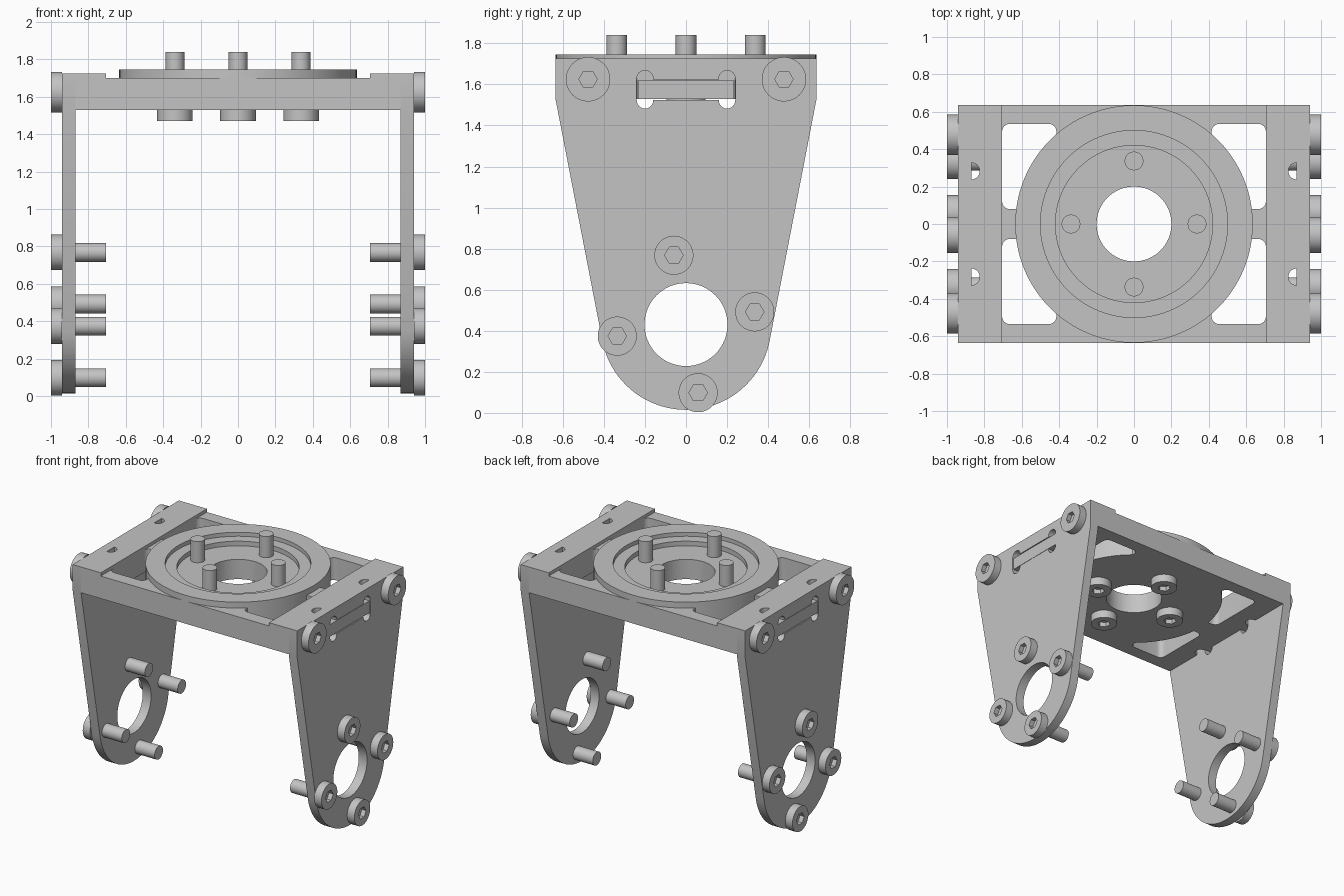
import bpy, bmesh
from math import sin, cos, pi, atan2, acos, hypot, radians

if "Cube" in bpy.data.objects:
    bpy.data.objects.remove(bpy.data.objects["Cube"], do_unlink=True)

grey = bpy.data.materials.new("machined grey")
grey.use_nodes = True
COLOUR = (0.55, 0.55, 0.55, 1)
grey.diffuse_color = COLOUR
grey.node_tree.nodes["Principled BSDF"].inputs["Base Color"].default_value = COLOUR

parts = []


def add_object(name, mesh):
    obj = bpy.data.objects.new(name, mesh)
    bpy.context.scene.collection.objects.link(obj)
    parts.append(obj)
    return obj


def finish(bm, name):
    bmesh.ops.recalc_face_normals(bm, faces=bm.faces[:])
    mesh = bpy.data.meshes.new(name)
    bm.to_mesh(mesh)
    bm.free()
    mesh.materials.append(grey)
    return mesh


def prism(name, outline, axis, lo, hi):
    """Extrude a 2D outline along one axis."""
    place = {"x": lambda u, v, w: (w, u, v),
             "y": lambda u, v, w: (u, w, v),
             "z": lambda u, v, w: (u, v, w)}[axis]
    bm = bmesh.new()
    a, b = [[bm.verts.new(place(u, v, w)) for u, v in outline] for w in (lo, hi)]
    bm.faces.new(a)
    bm.faces.new(b)
    n = len(outline)
    for i in range(n):
        j = (i + 1) % n
        bm.faces.new((a[i], a[j], b[j], b[i]))
    return add_object(name, finish(bm, name))


def arc(u, v, r, start, end, n):
    return [(u + r * cos(start + (end - start) * i / n),
             v + r * sin(start + (end - start) * i / n)) for i in range(n + 1)]


def circle(u, v, r, n=48):
    return arc(u, v, r, 0, 2 * pi, n)[:-1]


def rect(u0, u1, v0, v1):
    return [(u0, v0), (u1, v0), (u1, v1), (u0, v1)]


def rounded(u0, u1, v0, v1, r):
    corners = ((u1 - r, v1 - r), (u0 + r, v1 - r), (u0 + r, v0 + r), (u1 - r, v0 + r))
    pts = []
    for k, (u, v) in enumerate(corners):
        pts += arc(u, v, r, k * pi / 2, (k + 1) * pi / 2, 6)
    return pts


def lathe(name, rings, n, closed=False):
    """Loft rings (radius, height, is_hexagon) about z."""
    bm = bmesh.new()
    loops = []
    for r, z, hexed in rings:
        loop = []
        for i in range(n):
            t = 2 * pi * i / n
            k = cos(pi / 6) / cos(t % (pi / 3) - pi / 6) if hexed else 1
            loop.append(bm.verts.new((r * k * sin(t), r * k * cos(t), z)))
        loops.append(loop)
    pairs = list(zip(loops, loops[1:]))
    if closed:
        pairs.append((loops[-1], loops[0]))
    else:
        bm.faces.new(loops[0])
        bm.faces.new(loops[-1])
    for a, b in pairs:
        for i in range(n):
            j = (i + 1) % n
            bm.faces.new((a[i], a[j], b[j], b[i]))
    return finish(bm, name)


def cut(obj, cutters):
    """Subtract the cutters, bake the result and delete them."""
    for c in cutters:
        mod = obj.modifiers.new("cut", "BOOLEAN")
        mod.operation = "DIFFERENCE"
        mod.solver = "EXACT"
        mod.object = c
    bake(obj)
    for c in cutters:
        parts.remove(c)
        bpy.data.objects.remove(c, do_unlink=True)


def bake(obj):
    graph = bpy.context.evaluated_depsgraph_get()
    graph.update()
    mesh = bpy.data.meshes.new_from_object(obj.evaluated_get(graph))
    obj.modifiers.clear()
    obj.data = mesh


HALF_Y, BASE, TOP = 0.635, 1.53, 1.725
INNER, OUTER = 0.87, 0.94

# Deck: stepped plate with four windows, a round opening and edge notches
STEP, LOW = 0.705, 1.7
deck = prism("deck", [(-INNER, BASE), (INNER, BASE), (INNER, TOP), (STEP, TOP),
                      (STEP, LOW), (-STEP, LOW), (-STEP, TOP), (-INNER, TOP)],
             "y", -HALF_Y, HALF_Y)
cutters = [prism("cutter", circle(0, 0, 0.63, 96), "z", 1, 2)]
for sx in (-1, 1):
    for sy in (-1, 1):
        xs = sorted((sx * 0.415, sx * STEP))
        ys = sorted((sy * 0.08, sy * 0.535))
        cutters.append(prism("cutter", rounded(*xs, *ys, 0.04), "z", 1, 2))
        cutters.append(prism("cutter", circle(sx * INNER, sy * 0.283, 0.045, 24), "z", 1, 2))
cut(deck, cutters)

# Round seat with two recessed steps and a through hole
seat = [(0.2, BASE), (HALF_Y, BASE), (HALF_Y, 1.745), (0.5, 1.745),
        (0.5, 1.715), (0.42, 1.715), (0.42, 1.68), (0.2, 1.68)]
add_object("round_seat", lathe("round_seat", [(r, z, False) for r, z in seat], 96, True))

# Legs: tapered plate ending in a tangent round foot
CZ, FOOT_R, SHOULDER = 0.43, 0.415, 1.525
rise = SHOULDER - CZ
tangent = atan2(rise, HALF_Y) - acos(FOOT_R / hypot(HALF_Y, rise))
outline = [(HALF_Y, TOP), (-HALF_Y, TOP), (-HALF_Y, SHOULDER)]
outline += arc(0, CZ, FOOT_R, -pi - tangent, tangent, 48)
outline.append((HALF_Y, SHOULDER))
legs = prism("legs", outline, "x", INNER, OUTER)
holes = [circle(0, CZ, 0.202, 64), rect(-0.24, 0.24, 1.525, 1.625)]
holes += [circle(y, z, 0.04, 24) for y in (-0.2, 0.2) for z in (1.522, 1.628)]
cut(legs, [prism("cutter", h, "x", 0.8, 1) for h in holes])

# Tenons of the deck sitting in the leg slots
tenons = prism("tenons", rect(-0.235, 0.235, BASE, 1.62), "x", INNER - 0.01, OUTER - 0.003)
for obj in (legs, tenons):
    obj.modifiers.new("mirror", "MIRROR").use_mirror_merge = False
    bake(obj)


# Socket-head screws
def screw_mesh(name, head_r, length):
    return lathe(name, [(0.045, -0.025, True), (0.045, -0.06, True), (head_r, -0.06, False),
                        (head_r, 0, False), (0.05, 0, False), (0.05, length, False)], 48)


deck_screw = screw_mesh("deck_screw", 0.095, 0.31)
leg_screw = screw_mesh("leg_screw", 0.095, 0.235)
corner_screw = screw_mesh("corner_screw", 0.108, 0.2)

for k in range(4):
    a = k * pi / 2
    add_object("deck_screw", deck_screw).location = (0.337 * cos(a), 0.337 * sin(a), BASE)

for side in (-1, 1):
    spots = [(leg_screw, 0.34 * cos(a), CZ + 0.003 + 0.34 * sin(a))
             for a in (radians(10 + 90 * k) for k in range(4))]
    spots += [(corner_screw, y, 1.625) for y in (-0.477, 0.477)]
    for mesh, y, z in spots:
        screw = add_object(mesh.name, mesh)
        screw.location = (side * OUTER, y, z)
        screw.rotation_euler = (0, -side * pi / 2, 0)

# Smooth round walls, keep edges crisp
bpy.ops.object.select_all(action="DESELECT")
for obj in parts:
    obj.select_set(True)
bpy.context.view_layer.objects.active = parts[0]
bpy.ops.object.shade_smooth_by_angle(angle=radians(30))
